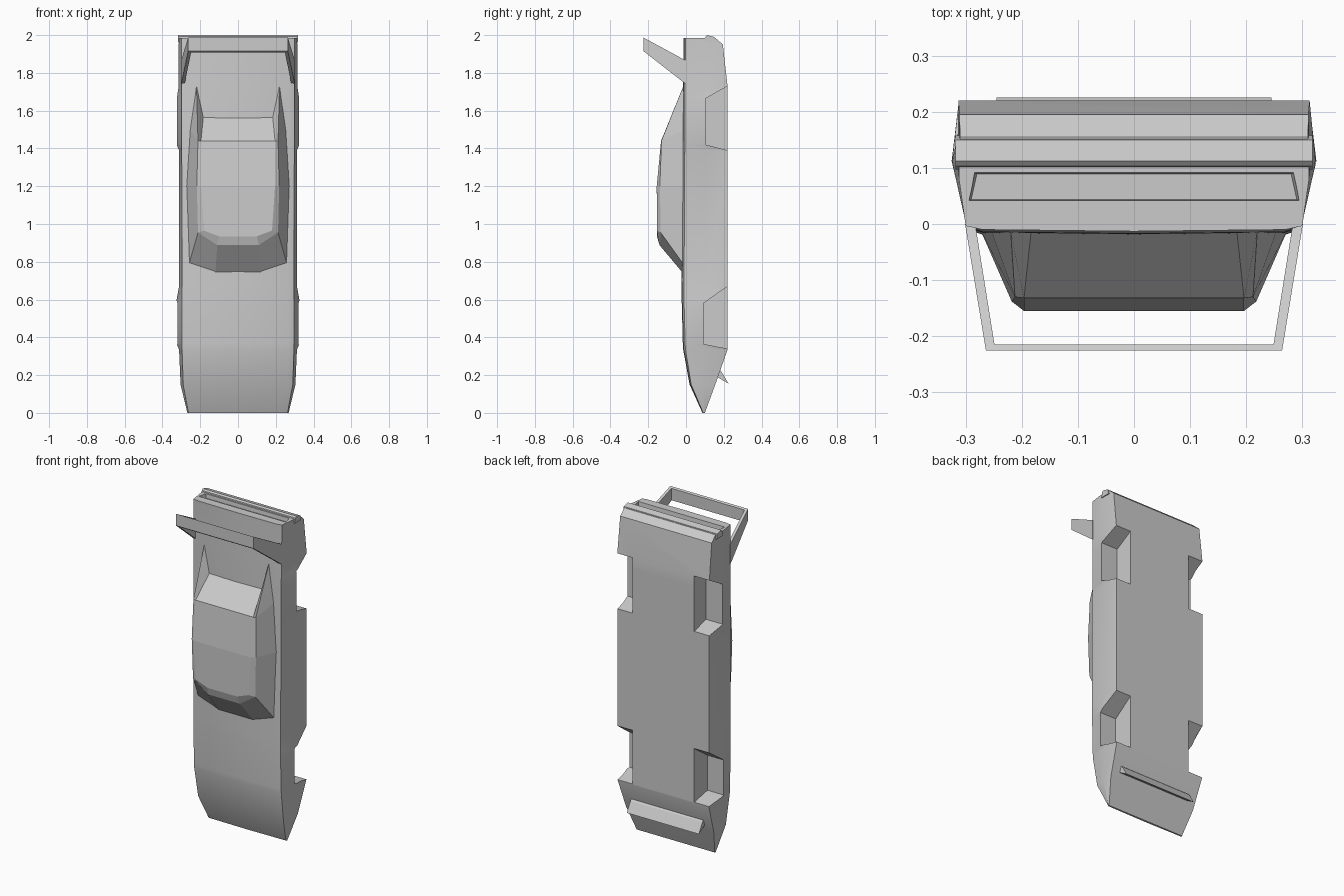
import bpy, bmesh

if "Cube" in bpy.data.objects:
    bpy.data.objects.remove(bpy.data.objects["Cube"])

grey = bpy.data.materials.new("plain grey")
grey.diffuse_color = (0.6, 0.6, 0.6, 1)
grey.use_nodes = True
grey.node_tree.nodes["Principled BSDF"].inputs["Base Color"].default_value = grey.diffuse_color


def make(name, verts, faces):
    bm = bmesh.new()
    vs = [bm.verts.new(v) for v in verts]
    for f in faces:
        bm.faces.new([vs[i] for i in f])
    bmesh.ops.recalc_face_normals(bm, faces=bm.faces)
    me = bpy.data.meshes.new(name)
    bm.to_mesh(me)
    bm.free()
    me.materials.append(grey)
    ob = bpy.data.objects.new(name, me)
    bpy.context.collection.objects.link(ob)
    return ob


def loft(name, rings):
    """Closed skin through rings that have equal point counts."""
    n = len(rings[0])
    verts = [p for r in rings for p in r]
    faces = [(k * n + i, k * n + (i + 1) % n, (k + 1) * n + (i + 1) % n, (k + 1) * n + i)
             for k in range(len(rings) - 1) for i in range(n)]
    last = (len(rings) - 1) * n
    faces += [tuple(range(n)), tuple(range(last, last + n))]
    return make(name, verts, faces)


def prism(name, profile, x0, x1):
    """Side profile of (y, z) points extruded across x."""
    return loft(name, [[(x, y, z) for y, z in profile] for x in (x0, x1)])


def activate(ob):
    bpy.ops.object.select_all(action='DESELECT')
    ob.select_set(True)
    bpy.context.view_layer.objects.active = ob


def cut(ob, cutter):
    mod = ob.modifiers.new("cut", 'BOOLEAN')
    mod.operation, mod.solver, mod.object = 'DIFFERENCE', 'EXACT', cutter
    activate(ob)
    bpy.ops.object.modifier_apply(modifier=mod.name)
    bpy.data.objects.remove(cutter)


# Body shell: z, top y, bottom y, half widths at top, middle and bottom
stations = [
    (0.00, 0.090, 0.100, 0.262, 0.268, 0.265),
    (0.15, 0.022, 0.155, 0.290, 0.304, 0.298),
    (0.335, -0.012, 0.22, 0.296, 0.312, 0.310),
    (0.365, -0.014, 0.22, 0.296, 0.325, 0.313),
    (0.60, -0.020, 0.22, 0.296, 0.325, 0.313),
    (0.67, -0.020, 0.22, 0.296, 0.312, 0.312),
    (1.39, -0.016, 0.22, 0.298, 0.312, 0.312),
    (1.42, -0.016, 0.22, 0.298, 0.325, 0.313),
    (1.66, -0.015, 0.22, 0.298, 0.325, 0.313),
    (1.73, -0.014, 0.22, 0.298, 0.314, 0.313),
    (1.95, -0.010, 0.195, 0.300, 0.314, 0.311),
    (1.985, -0.010, 0.155, 0.300, 0.312, 0.310),
]
rings = []
for z, t, b, wt, wm, wb in stations:
    h = b - t
    half = [(wt - 0.03, t), (wt, t + 0.04 * h), (wm, t + 0.55 * h), (wb, b)]
    ring = [(0, t - 0.003, z)] + [(x, y, z) for x, y in half]
    rings.append(ring + [(-x, y, z) for x, y in reversed(half)])
body = loft("body", rings)

# Wheel wells
wells = [
    [(0.25, 0.335), (0.22, 0.34), (0.092, 0.365), (0.092, 0.58), (0.22, 0.67), (0.25, 0.69)],
    [(0.25, 1.385), (0.22, 1.39), (0.105, 1.42), (0.105, 1.665), (0.22, 1.73), (0.25, 1.745)],
]
for profile in wells:
    for s in (-1, 1):
        cut(body, prism("well_cutter", profile, s * 0.21, s * 0.40))

# Sunken tail panel
cut(body, loft("panel_cutter", [
    [(-w, 0.038 + e, z), (w, 0.038 + e, z), (w - 0.01, 0.095 - e, z), (-w + 0.01, 0.095 - e, z)]
    for z, w, e in ((1.96, 0.29, 0.006), (2.02, 0.30, 0.0))]))

activate(body)
bpy.ops.object.shade_smooth_by_angle(angle=0.35)

# Cabin with rear buttresses: half points, mirrored
half = {
    'A': (0.12, -0.012, 0.735), 'B': (0.26, -0.012, 0.785), 'C': (0.274, -0.010, 1.2),
    'D': (0.255, -0.010, 1.5), 'T': (0.22, -0.010, 1.74), 'W': (0.183, -0.010, 1.57),
    'F': (0.11, -0.140, 0.888), 'G': (0.212, -0.134, 0.955), 'R': (0.10, -0.154, 0.935),
    'Q': (0.18, -0.154, 0.965), 'S': (0.218, -0.138, 1.2), 'P': (0.196, -0.155, 1.2),
    'E': (0.212, -0.130, 1.44), 'K': (0.196, -0.132, 1.44),
}
keys = list(half)
verts = list(half.values()) + [(-x, y, z) for x, y, z in half.values()]
R = {k: i for i, k in enumerate(keys)}
L = {k: i + len(keys) for i, k in enumerate(keys)}
faces = []
for side in (R, L):
    for f in ("ABGF", "BCSG", "CDES", "DTE", "TWKE", "FGQR", "GSPQ", "SEKP"):
        faces.append([side[c] for c in f])
for strip in ("AF", "FR", "RQP", "PK", "KW", "ABCDTW"):
    faces.append([R[c] for c in strip] + [L[c] for c in reversed(strip)])
make("cabin", verts, faces)

# Rear wing
for s, side in ((1, "right"), (-1, "left")):
    loft("wing_strut_" + side, [
        [(s * xi, y, z0), (s * xo, y, z0), (s * xo, y, z1), (s * xi, y, z1)]
        for y, xi, xo, z0, z1 in ((0.0, 0.283, 0.301, 1.74, 1.865),
                                  (-0.225, 0.247, 0.264, 1.915, 1.987))])
prism("wing_blade", [(-0.225, 1.915), (-0.225, 1.987), (-0.215, 1.98), (-0.215, 1.907)], -0.25, 0.25)

# Rear bumper bar
prism("rear_bumper", [(0.097, 1.96), (0.103, 1.992), (0.112, 2.0), (0.15, 1.99), (0.158, 1.96)],
      -0.318, 0.318)

# Chin lip under the nose
prism("chin_lip", [(0.165, 0.19), (0.18, 0.225), (0.19, 0.215), (0.225, 0.155)], -0.245, 0.245)
